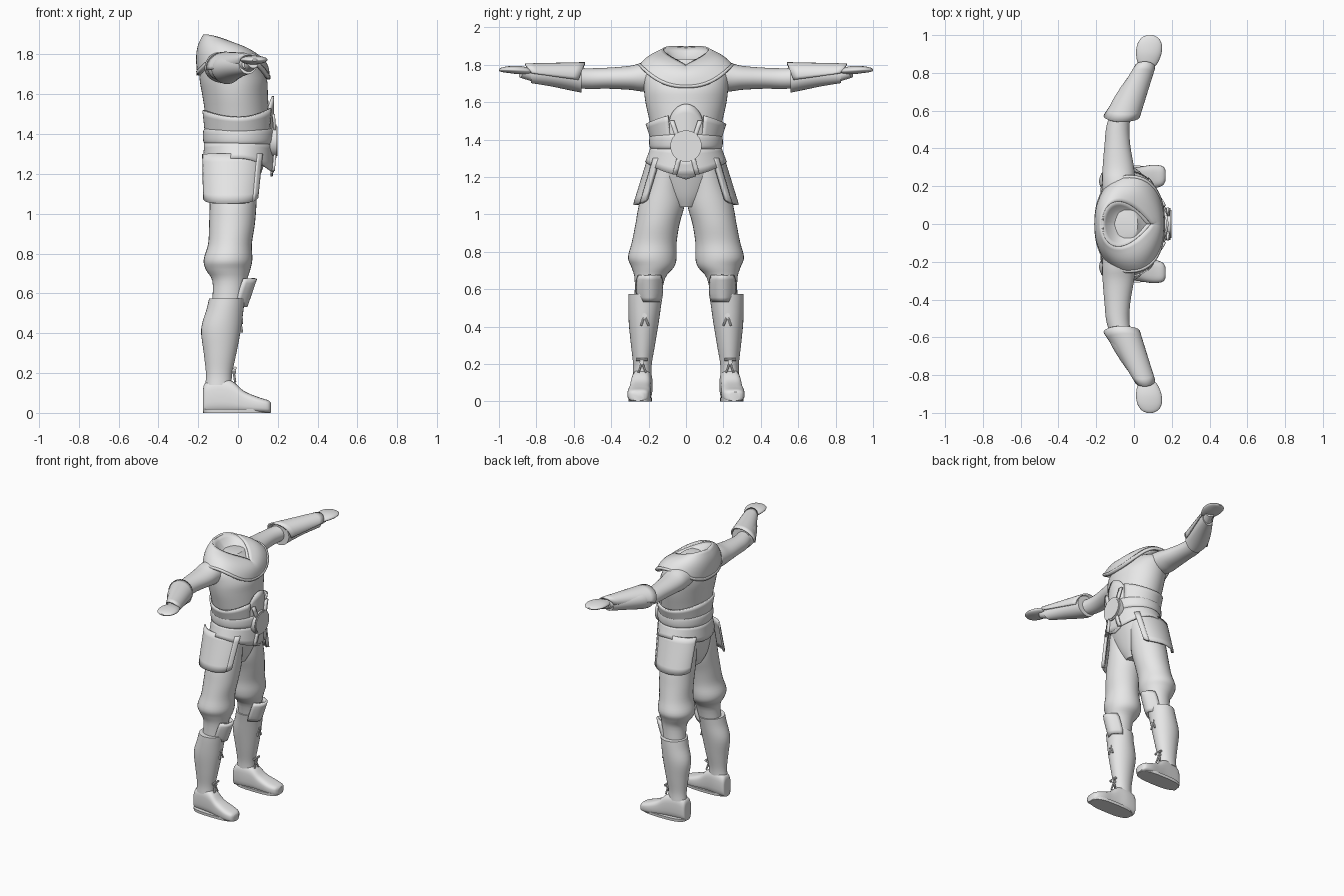
import bpy, bmesh, math
from mathutils import Vector

if "Cube" in bpy.data.objects:
    bpy.data.objects.remove(bpy.data.objects["Cube"])

grey = bpy.data.materials.new("light_grey")
grey.diffuse_color = (0.8, 0.8, 0.8, 1)
grey.use_nodes = True
grey.node_tree.nodes["Principled BSDF"].inputs["Base Color"].default_value = grey.diffuse_color
TAU = 2 * math.pi
rad = math.radians


def finish(name, bm, mirror=False, thick=0):
    bmesh.ops.remove_doubles(bm, verts=bm.verts, dist=1e-5)
    bmesh.ops.recalc_face_normals(bm, faces=bm.faces)
    me = bpy.data.meshes.new(name)
    bm.to_mesh(me)
    bm.free()
    me.materials.append(grey)
    ob = bpy.data.objects.new(name, me)
    bpy.context.collection.objects.link(ob)
    bpy.context.view_layer.objects.active = ob
    ob.select_set(True)
    bpy.ops.object.shade_smooth_by_angle(angle=rad(40))
    ob.select_set(False)
    if thick:
        m = ob.modifiers.new("thickness", "SOLIDIFY")
        m.thickness, m.offset = thick, 0
    if mirror:
        m = ob.modifiers.new("other_side", "MIRROR")
        m.use_axis = (False, True, False)
    return ob


def smooth_rows(rows, k):
    """Catmull-Rom interpolation between section rows."""
    out = []
    for i in range(len(rows) - 1):
        p = [rows[max(0, min(len(rows) - 1, i + d))] for d in (-1, 0, 1, 2)]
        for s in range(k):
            t = s / k
            out.append([0.5 * (2 * b + (c - a) * t + (2 * a - 5 * b + 4 * c - d) * t * t
                               + (3 * b - a - 3 * c + d) * t ** 3) for a, b, c, d in zip(*p)])
    return out + [list(rows[-1])]


def loft(name, rows, axis="z", n=32, mirror=False, power=1.0, k=4):
    """Rows: position along axis, two centres, two radii."""
    bm = bmesh.new()
    rings = []
    for t, a, b, ra, rb in smooth_rows(rows, k):
        ring = []
        for i in range(n):
            c, s = math.cos(TAU * i / n), math.sin(TAU * i / n)
            p = a + ra * math.copysign(abs(c) ** power, c)
            q = b + rb * math.copysign(abs(s) ** power, s)
            co = {"z": (p, q, t), "y": (p, t, q), "x": (t, p, q)}[axis]
            ring.append(bm.verts.new(co))
        rings.append(ring)
    for r, s in zip(rings, rings[1:]):
        for i in range(n):
            j = (i + 1) % n
            bm.faces.new((r[i], r[j], s[j], s[i]))
    bm.faces.new(rings[0])
    bm.faces.new(rings[-1])
    return finish(name, bm, mirror)


def sheet(name, f, nu, nv, thick=0.012, mirror=False):
    """Curved plate from f(u, v), both 0..1."""
    bm = bmesh.new()
    g = [[bm.verts.new(f(i / nu, j / nv)) for j in range(nv + 1)] for i in range(nu + 1)]
    for i in range(nu):
        for j in range(nv):
            bm.faces.new((g[i][j], g[i + 1][j], g[i + 1][j + 1], g[i][j + 1]))
    return finish(name, bm, mirror, thick)


def rod(name, a, b, r, mirror=True, n=8):
    a, b = Vector(a), Vector(b)
    bm = bmesh.new()
    rot = (b - a).to_track_quat("Z", "Y").to_matrix().to_4x4()
    rot.translation = (a + b) / 2
    bmesh.ops.create_cone(bm, cap_ends=True, segments=n, radius1=r, radius2=r,
                          depth=(b - a).length, matrix=rot)
    return finish(name, bm, mirror)


def mix(a, b, t):
    return a + (b - a) * t


# torso and pelvis
loft("torso", [(1.04, -.03, 0, .08, .07), (1.1, -.03, 0, .11, .13), (1.2, -.02, 0, .135, .185),
               (1.3, -.005, 0, .15, .185), (1.4, 0, 0, .158, .175), (1.5, -.005, 0, .16, .195),
               (1.6, -.015, 0, .165, .217), (1.68, -.025, 0, .168, .225),
               (1.76, -.045, 0, .14, .22), (1.81, -.06, 0, .1, .15), (1.83, -.06, 0, .08, .1)], n=48)

# baggy trousers
loft("trouser_leg", [(1.25, -.02, .10, .125, .095), (1.15, -.025, .115, .123, .105),
                     (1.05, -.025, .13, .118, .122), (.95, -.03, .152, .115, .118),
                     (.85, -.04, .17, .11, .12), (.77, -.05, .18, .122, .13),
                     (.72, -.05, .178, .112, .115), (.66, -.042, .193, .086, .082),
                     (.55, -.05, .205, .08, .07)], mirror=True)

# boots and feet
loft("boot_shaft", [(.575, -.055, .215, .09, .092), (.52, -.065, .22, .093, .088),
                    (.42, -.085, .226, .1, .08), (.3, -.09, .23, .082, .064),
                    (.2, -.095, .233, .066, .05), (.14, -.098, .235, .066, .05)], mirror=True)
loft("foot", [(-.176, .228, .05, .03, .05), (-.165, .229, .075, .045, .075),
              (-.1, .232, .087, .053, .087), (-.03, .24, .08, .054, .08),
              (.03, .246, .055, .057, .055), (.1, .251, .04, .062, .04),
              (.15, .255, .032, .052, .032), (.166, .257, .027, .03, .024)],
     axis="x", power=.65, mirror=True)
loft("sole", [(0, -.005, .245, .168, .062), (.02, -.005, .245, .17, .064)], power=.7, mirror=True, k=1)

# knee guard plates
def knee(u, v):
    s = 2 * u - 1
    w = .065 - .01 * abs(2 * v - 1) ** 4
    return (mix(.04, .088, v) - .06 * s * s, .195 + w * s, mix(.535, .675, v))
sheet("knee_guard", knee, 12, 6, .016, True)

# boot laces and ties
for z, x, y in ((.46, .012, .222), (.21, -.022, .236)):
    rod("lace_knot", (x - .02, y, z), (x + .012, y, z), .013)
    for d in (-.022, .018):
        rod("lace_end", (x, y, z), (x + .008, y + d, z - .055), .006)
rod("lace_band", (-.015, .205, .225), (-.015, .267, .225), .008)

# arms
loft("arm", [(.1, -.07, 1.745, .09, .075), (.22, -.08, 1.735, .088, .078), (.3, -.083, 1.73, .083, .064),
             (.42, -.088, 1.728, .068, .056), (.53, -.083, 1.726, .06, .055),
             (.65, -.045, 1.735, .05, .05), (.85, .055, 1.755, .036, .03)], axis="y", mirror=True)

# forearm guards: lower cuff plus raised upper shell
loft("forearm_cuff", [(.56, -.055, 1.727, .075, .076), (.62, -.047, 1.733, .083, .07),
                      (.72, -.005, 1.742, .068, .058), (.83, .05, 1.748, .044, .046)],
     axis="y", mirror=True)
def shell(u, v):
    a = rad(mix(-12, 192, u))
    r = mix(.092, .05, v)
    y = mix(.54, .86, v) + .03 * (1 - math.sin(a)) * (1 - v) - .03 * (1 - math.sin(a)) * v
    return (mix(-.065, .058, v) + r * math.cos(a), y, mix(1.735, 1.762, v) + mix(.074, .04, v) * math.sin(a))
sheet("forearm_shell", shell, 16, 8, .01, True)

# hand guards
loft("hand_guard", [(.83, .07, 1.765, .035, .01), (.85, .072, 1.768, .052, .018),
                    (.9, .078, 1.772, .067, .022), (.95, .082, 1.774, .065, .018),
                    (.985, .084, 1.773, .045, .012), (1.0, .084, 1.772, .015, .005)],
     axis="y", mirror=True)
rod("hand_guard_stem", (.045, .8, 1.735), (.075, .88, 1.76), .03, n=16)

# mantle collar: teardrop neck rim down to saddle shaped hem
def rim(a):
    return Vector((-.04 + .13 * math.cos(a), .155 * math.sin(a) * abs(math.sin(a / 2)),
                   1.842 - .052 * math.cos(a) + .018 * abs(math.sin(a))))
def mantle(u, v):
    a = TAU * u
    c, s = math.cos(a), math.sin(a)
    hem = Vector((-.022 + .175 * math.copysign(abs(c) ** .85, c), .25 * math.copysign(abs(s) ** .85, s),
                  1.79 - (.115 if c > 0 else .095) * c * c))
    p = rim(a).lerp(hem, v)
    p += Vector((.018 * c, .008 * s, .018)) * math.sin(math.pi * v)
    return p
sheet("mantle", mantle, 64, 8, .014)
def bowl(u, v):
    p = rim(TAU * u)
    q = Vector((-.055, 0, 1.815))
    return p.lerp(q, v) - Vector((0, 0, .022 * math.sin(math.pi * v)))
sheet("neck_opening", bowl, 64, 6, .004)
sheet("mantle_hem", lambda u, v: mantle(u, mix(.93, 1.01, v)) + Vector((0, 0, .004)), 64, 1, .022)

# waist plates that flare out above the belt
def waist(u, v):
    a = rad(mix(27, 333, u))
    c = math.cos(a)
    top = 1.485 + (.055 if c > 0 else .035) * c * c
    return (.005 + mix(.165, .178, v) * c, mix(.183, .21, v) * math.sin(a), mix(1.4, top, v))
sheet("waist_plates", waist, 48, 4)

# round topped belly plate
def belly(u, v):
    s = 2 * u - 1
    y = .09 * s
    top = 1.47 + .12 * math.sqrt(max(0, 1 - s * s))
    return (.176 - .16 * s * s * .18, y, mix(1.4, top, v))
sheet("belly_plate", belly, 24, 4)

# belt and buckle
loft("belt", [(1.345, .005, 0, .165, .183), (1.36, .005, 0, .178, .194), (1.39, .005, 0, .181, .197),
              (1.42, .005, 0, .178, .193), (1.435, .005, 0, .163, .18)], n=48)
rod("buckle", (.16, 0, 1.365), (.194, 0, 1.365), .084, False, 40)
rod("buckle_face", (.19, 0, 1.365), (.199, 0, 1.365), .074, False, 40)
for z0, z1, y0, y1, x1 in ((1.41, 1.5, .045, .075, .178), (1.31, 1.215, .035, .06, .178)):
    sheet("buckle_strap", lambda u, v: (mix(.186, x1, v), mix(y0, y1, v) + .026 * (u - .5), mix(z0, z1, v)),
          1, 3, .014, True)

# hip skirt and centre tab
def skirt(u, v):
    a = TAU * u
    c = math.cos(a)
    low = 1.278 - (.07 if c > 0 else .04) * c * c
    return (.002 + mix(.165, .174, v) * c, mix(.182, .213, v) * math.sin(a), mix(1.36, low, v))
sheet("hip_skirt", skirt, 64, 4)
sheet("centre_tab", lambda u, v: (mix(.182, .168, v), (2 * u - 1) * mix(.035, .055, v),
                                  mix(1.3, 1.205 - .018 * (1 - abs(2 * u - 1)), v)), 8, 3, .012)

# side hip guards with a raised front trim
def guard(u, v):
    a = rad(mix(28, 165, u))
    return (-.025 + mix(.155, .14, v) * math.cos(a) - .01 * v,
            mix(.105, .165, v) + mix(.095, .112, v) * math.sin(a),
            mix(1.3, 1.052 + .02 * abs(2 * u - 1) ** 4, v))
sheet("hip_guard", guard, 20, 6, .012, True)
sheet("hip_guard_trim", lambda u, v: guard(mix(-.03, .1, u), v), 3, 6, .022, True)
